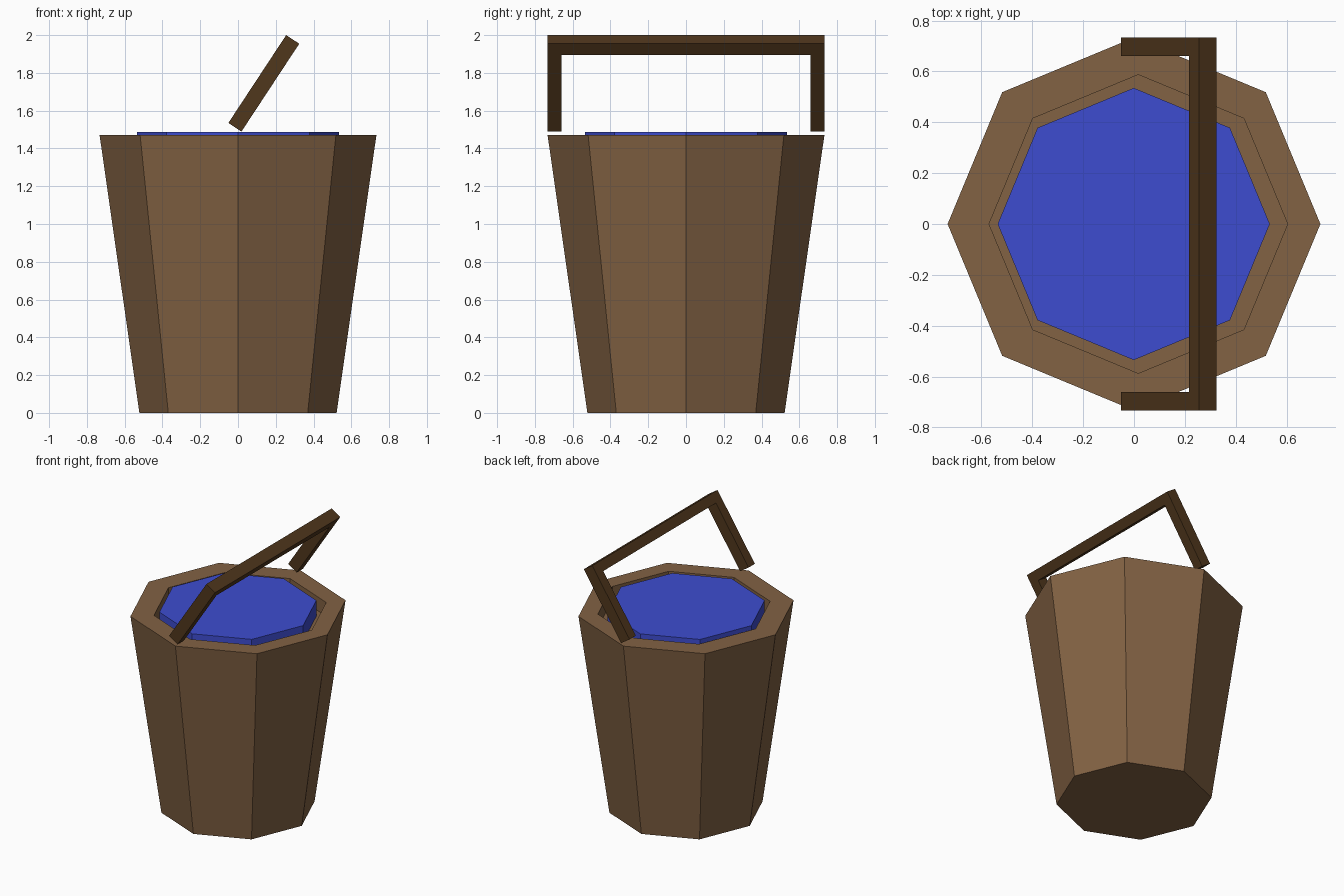
import bpy, bmesh, math
from mathutils import Vector

if "Cube" in bpy.data.objects:
    bpy.data.objects.remove(bpy.data.objects["Cube"])


def material(name, rgb):
    m = bpy.data.materials.new(name)
    m.diffuse_color = (*rgb, 1)
    m.use_nodes = True
    m.node_tree.nodes["Principled BSDF"].inputs["Base Color"].default_value = m.diffuse_color
    return m


def finish(name, bm, mat):
    bmesh.ops.recalc_face_normals(bm, faces=bm.faces)
    me = bpy.data.meshes.new(name)
    bm.to_mesh(me)
    bm.free()
    me.materials.append(mat)
    ob = bpy.data.objects.new(name, me)
    bpy.context.collection.objects.link(ob)
    return ob


def octagon_stack(name, rings, mat):
    """Loft closed octagons given as (radius, x offset, z), capping both ends."""
    bm = bmesh.new()
    loops = []
    for r, cx, z in rings:
        loops.append([bm.verts.new((cx + r * math.cos(i * math.pi / 4),
                                    r * math.sin(i * math.pi / 4), z)) for i in range(8)])
    for a, b in zip(loops, loops[1:]):
        for i in range(8):
            j = (i + 1) % 8
            bm.faces.new((a[i], a[j], b[j], b[i]))
    bm.faces.new(loops[0])
    bm.faces.new(loops[-1])
    return finish(name, bm, mat)


wood = material("wood", (0.225, 0.122, 0.057))
dark_wood = material("dark_wood", (0.08, 0.038, 0.012))
blue = material("water_blue", (0.047, 0.073, 0.63))

# Tapered tub with a shallow recess in the top
octagon_stack("bucket", [(0.522, 0, 0), (0.733, 0, 1.472),
                         (0.587, 0.017, 1.472), (0.587, 0.017, 1.37)], wood)

# Water slab standing in the recess
octagon_stack("water", [(0.535, -0.001, 1.37), (0.535, -0.001, 1.487)], blue)

# Tilted U-shaped handle: profile in (y, distance along tilt), extruded across the tilt
start = Vector((-0.051, 0, 1.535))
along = Vector((0.306, 0, 0.465))
length = along.length
along.normalize()
across = Vector((along.z, 0, -along.x)) * 0.083
outer, inner, bar = 0.733, 0.66, 0.07
profile = [(-outer, 0), (-outer, length), (outer, length), (outer, 0),
           (inner, 0), (inner, length - bar), (-inner, length - bar), (-inner, 0)]
bm = bmesh.new()
face = bm.faces.new([bm.verts.new(start + along * d + Vector((0, y, 0))) for y, d in profile])
ext = bmesh.ops.extrude_face_region(bm, geom=[face], use_keep_orig=True)
bmesh.ops.translate(bm, vec=across,
                    verts=[g for g in ext["geom"] if isinstance(g, bmesh.types.BMVert)])
finish("handle", bm, dark_wood)
